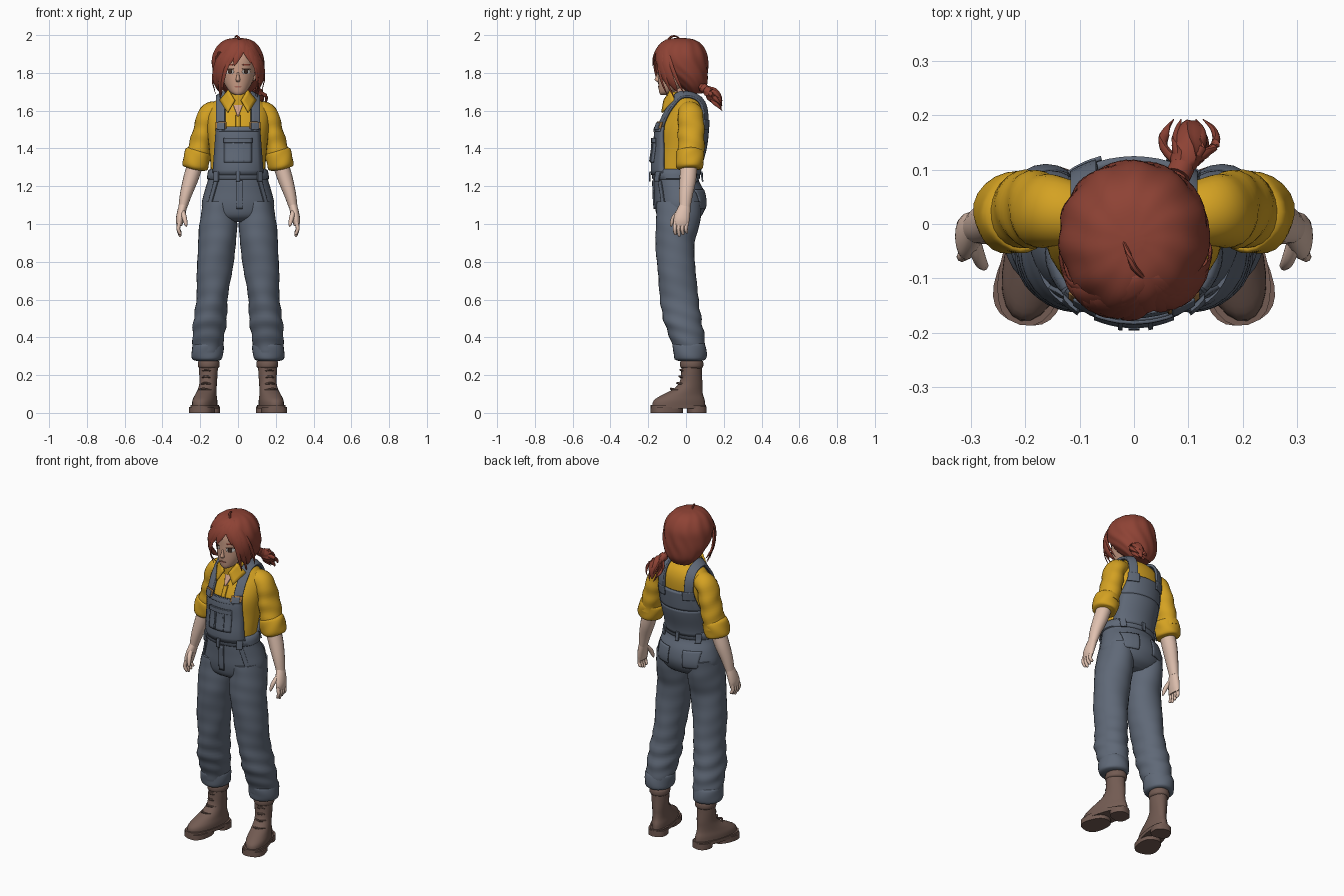
import bpy, bmesh
from math import sin, cos, pi, radians, sqrt, exp
from mathutils import Vector, Matrix
from mathutils.bvhtree import BVHTree

default_cube = bpy.data.objects.get("Cube")
if default_cube:
    bpy.data.objects.remove(default_cube)


def material(name, *rgb):
    mat = bpy.data.materials.new(name)
    mat.use_nodes = True
    mat.diffuse_color = (*rgb, 1)
    mat.node_tree.nodes["Principled BSDF"].inputs["Base Color"].default_value = (*rgb, 1)
    return mat


HAIR = material("auburn hair", .27, .055, .035)
FACE = material("face skin", .6, .34, .24)
SKIN = material("arm skin", .74, .53, .43)
SHIRT = material("mustard shirt", .66, .36, .016)
DENIM = material("slate denim", .115, .14, .185)
LEATHER = material("brown leather", .17, .105, .085)
WHITE = material("eye white", .75, .7, .66)
DARK = material("eye dark", .06, .03, .02)
LIP = material("lip", .42, .15, .11)
BRASS = material("brass", .4, .2, .06)


def finish(name, verts, faces, mat, mirror=False, place=None, thick=0):
    """Make a smooth-shaded object, optionally mirrored across the body."""
    mesh = bpy.data.meshes.new(name)
    mesh.from_pydata([place @ Vector(v) if place else v for v in verts], [], faces)
    bm = bmesh.new()
    bm.from_mesh(mesh)
    bmesh.ops.recalc_face_normals(bm, faces=bm.faces)
    bm.to_mesh(mesh)
    bm.free()
    mesh.shade_smooth()
    mesh.set_sharp_from_angle(angle=radians(50))
    mesh.materials.append(mat)
    obj = bpy.data.objects.new(name, mesh)
    bpy.context.scene.collection.objects.link(obj)
    if mirror:
        obj.modifiers.new("Mirror", "MIRROR")
    if thick:
        solid = obj.modifiers.new("Thickness", "SOLIDIFY")
        solid.thickness, solid.offset = thick, 0
    return obj


def smooth(rows, steps):
    """Pass a smooth spline through rows of numbers."""
    pts = [rows[0], *rows, rows[-1]]
    out = []
    for a, b, c, d in zip(pts, pts[1:], pts[2:], pts[3:]):
        for k in range(steps):
            t = k / steps
            out.append([q + t * (r - p + t * (2*p - 5*q + 4*r - s + t * (3*(q - r) + s - p))) / 2
                        for p, q, r, s in zip(a, b, c, d)])
    return out + [list(rows[-1])]


def loft(name, rows, mat, sides=24, steps=4, flow=False, hub=None, fold=None,
         power=1, taper=0, **kw):
    """Skin rounded sections (x, y, z, half width, half depth)."""
    rings = smooth(rows, steps)
    centres = [Vector(r[:3]) for r in rings]
    verts, faces = [], []
    for i, (x, y, z, rx, ry) in enumerate(rings):
        u, v = Vector((1, 0, 0)), Vector((0, 1, 0))
        if flow:
            t = (centres[min(i + 1, len(rings) - 1)] - centres[max(i - 1, 0)]).normalized()
            out = centres[i] - hub if hub else v
            v = (out - t * out.dot(t)).normalized()
            u = v.cross(t)
        for k in range(sides):
            a = 2 * pi * k / sides
            c, s = [abs(w) ** power * (1 if w > 0 else -1) for w in (cos(a), sin(a))]
            f = fold(a, z) if fold else 1
            verts.append(centres[i] + u * (rx * c * f * (1 - taper * s)) + v * (ry * s * f))
    for i in range(len(rings) - 1):
        for k in range(sides):
            j = (k + 1) % sides
            faces.append((i*sides + k, i*sides + j, (i+1)*sides + j, (i+1)*sides + k))
    faces += [tuple(range(sides)), tuple(range(len(verts) - sides, len(verts)))]
    return finish(name, verts, faces, mat, **kw)


def sheet(name, f, mat, thick=.008, n=10, mirror=False):
    verts = [f(i / n, j / n) for j in range(n + 1) for i in range(n + 1)]
    w = n + 1
    faces = [(j*w + i, j*w + i + 1, (j+1)*w + i + 1, (j+1)*w + i)
             for j in range(n) for i in range(n)]
    return finish(name, verts, faces, mat, mirror=mirror, thick=thick)


def tree(obj):
    return BVHTree.FromPolygons([v.co for v in obj.data.vertices],
                                [p.vertices for p in obj.data.polygons])


def cast(target, origin, way, lift):
    way = Vector(way).normalized()
    hit = target.ray_cast(Vector(origin), way)[0]
    return (hit or target.find_nearest(Vector(origin) + way * 2)[0]) + way * lift


def blend(corners, u, v):
    a, b, c, d = map(Vector, corners)
    return a.lerp(b, u).lerp(d.lerp(c, u), v)


def panel(name, target, corners, lift, mat, side=-1, **kw):
    """Lay a four-cornered (x, z) plate on the front or back of a surface."""
    def f(u, v):
        x, z = blend(corners, u, v)
        return cast(target, (x, side * 2, z), (0, -side, 0), -lift)
    return sheet(name, f, mat, **kw)


def oval(name, target, x, z, w, h, lift, mat, mirror=True):
    def f(u, v):
        a, b = 2*u - 1, 2*v - 1
        return cast(target, (x + w * a * sqrt(1 - b*b/2), -2, z + h * b * sqrt(1 - a*a/2)),
                    (0, 1, 0), -lift)
    return sheet(name, f, mat, thick=.003, n=8, mirror=mirror)


def box(x, bottom, w, h):
    return (x - w, bottom), (x + w, bottom), (x + w, bottom + h), (x - w, bottom + h)


# Shirt body and collar
torso = loft("shirt_body", [(0, -.05, 1.22, .145, .105), (0, -.05, 1.3, .145, .113),
    (0, -.03, 1.4, .153, .12), (0, -.02, 1.5, .163, .122), (0, 0, 1.58, .165, .105),
    (0, .01, 1.63, .145, .085), (0, 0, 1.665, .1, .07), (0, -.03, 1.69, .05, .05)], SHIRT, 36)
body = tree(torso)
loft("collar_band", [(0, -.02, 1.63, .09, .08), (0, -.03, 1.67, .074, .07),
    (0, -.035, 1.7, .06, .06), (0, -.035, 1.69, .04, .04)], SHIRT)
flap = [(.016, -.115, 1.655), (.05, -.08, 1.71), (.095, -.06, 1.655), (.055, -.128, 1.59)]
sheet("collar_flap", lambda u, v: blend(flap, u, v), SHIRT, .01, 4, True)
panel("open_neckline", body, [(-.003, 1.57), (.003, 1.57), (.04, 1.67), (-.04, 1.67)], .012, FACE)
panel("shirt_placket", body, box(0, 1.5, .012, .075), .005, SHIRT)
loft("neck", [(0, -.03, 1.64, .05, .05), (0, -.035, 1.7, .042, .045),
    (0, -.03, 1.76, .045, .05)], FACE)

# Sleeves, arms and hands
crease = lambda a, z: 1 + .035 * sin(z * 75 + 2 * sin(a)) + .02 * sin(3 * a + z * 30)
loft("sleeve", [(.11, .015, 1.6, .05, .06), (.155, .022, 1.58, .057, .066),
    (.18, .028, 1.5, .056, .07), (.2, .028, 1.42, .058, .07), (.215, .025, 1.35, .06, .07)],
    SHIRT, flow=True, fold=crease, steps=6, mirror=True)
loft("rolled_sleeve_cuff", [(.207, .022, 1.39, .05, .06), (.21, .022, 1.38, .068, .072),
    (.22, .02, 1.34, .071, .075), (.228, .018, 1.3, .067, .07), (.23, .018, 1.29, .04, .05)],
    SHIRT, flow=True, fold=lambda a, z: 1 + .03 * sin(4 * a + z * 60), mirror=True)
loft("forearm", [(.225, .015, 1.32, .042, .045), (.25, .01, 1.24, .04, .044),
    (.275, 0, 1.16, .032, .037), (.292, -.006, 1.09, .023, .029)], SKIN, 16, flow=True, mirror=True)
loft("palm", [(.29, -.005, 1.1, .022, .029), (.3, -.015, 1.06, .023, .038),
    (.308, -.024, 1.02, .021, .042), (.31, -.025, .99, .014, .038)], SKIN, 16, flow=True, mirror=True)
for i, finger in enumerate(("index", "middle", "ring", "little")):
    y, tip = -.056 + .02 * i, .94 + .008 * abs(i - 1)
    loft(finger + "_finger", [(.309, y, 1.01, .011, .011), (.316, y - .004, .975, .01, .01),
        (.306, y, tip, .008, .008), (.303, y, tip - .006, .002, .002)], SKIN, 8, flow=True, mirror=True)
loft("thumb", [(.295, -.03, 1.07, .014, .014), (.284, -.063, 1.035, .013, .013),
    (.276, -.077, 1, .009, .009), (.274, -.078, .985, .002, .002)], SKIN, 8, flow=True, mirror=True)

# Trousers
seat = loft("trouser_seat", [(0, -.053, 1.28, .15, .118), (0, -.052, 1.23, .16, .12),
    (0, -.036, 1.17, .178, .133), (0, -.03, 1.1, .192, .136), (0, -.035, 1.04, .17, .115),
    (0, -.035, 1.01, .1, .07)], DENIM, 36)
hips = tree(seat)


def wrinkle(a, z):
    low = exp(-((z - .47) / .13) ** 2)
    return 1 + (.008 + .032 * low) * sin(z * 72 + 2.5 * sin(a)) + .015 * sin(3 * a + z * 22)


loft("trouser_leg", [(.098, -.033, 1.12, .088, .12), (.104, -.045, 1, .1, .116),
    (.11, -.057, .9, .1, .104), (.125, -.05, .75, .094, .1), (.135, -.037, .62, .083, .102),
    (.15, -.016, .48, .088, .1), (.158, .01, .38, .082, .09), (.16, .018, .32, .075, .082)],
    DENIM, 28, steps=8, fold=wrinkle, mirror=True)
loft("rolled_trouser_cuff", [(.16, .015, .37, .07, .075), (.16, .016, .36, .082, .086),
    (.162, .02, .32, .084, .088), (.163, .022, .285, .078, .083), (.163, .022, .275, .055, .06)],
    DENIM, fold=lambda a, z: 1 + .025 * sin(3 * a + z * 50), mirror=True)
loft("waistband", [(0, -.053, 1.29, .14, .11), (0, -.053, 1.285, .157, .126),
    (0, -.053, 1.24, .164, .126), (0, -.053, 1.235, .15, .115)], DENIM, 36, steps=2)
panel("fly", hips, box(.008, 1.08, .016, .15), .004, DENIM)
panel("hip_pocket", hips, [(.145, 1.09), (.16, 1.1), (.125, 1.23), (.105, 1.23)], .005, DENIM, mirror=True)
panel("back_pocket", hips, [(.05, 1.08), (.13, 1.08), (.14, 1.18), (.045, 1.18)], .004, DENIM, 1, mirror=True)
for side in (-1, 1):
    panel("belt_loop", hips, box(.115, 1.225, .013, .07), .02, DENIM, side, mirror=True)
    panel("centre_belt_loop", hips, box(0, 1.225, .01, .07), .02, DENIM, side)

# Bib, pocket and shoulder straps
panel("front_bib", body, [(-.13, 1.26), (.13, 1.26), (.113, 1.515), (-.113, 1.515)], .016, DENIM, thick=.016)
panel("bib_hem", body, box(0, 1.49, .112, .025), .026, DENIM)
panel("bib_pocket", body, box(0, 1.325, .072, .13), .027, DENIM)
panel("bib_pocket_flap", body, box(0, 1.43, .075, .025), .033, DENIM)
for x in (-.025, .03):
    panel("pocket_stitch", body, box(x, 1.33, .004, .1), .033, DENIM)
panel("back_bib", body, [(-.14, 1.26), (.14, 1.26), (.135, 1.43), (-.135, 1.43)], .012, DENIM, 1, thick=.016)
panel("back_bib_top", body, [(-.135, 1.43), (.135, 1.43), (.11, 1.54), (-.11, 1.54)], .012, DENIM, 1, thick=.016)


def strap(u, v):
    a = pi * (1.04 * v - .02)
    return cast(body, (.068 + .045 * u, 0, 1.52), (0, -cos(a), sin(a)), .018)


sheet("shoulder_strap", strap, DENIM, .015, 20, True)
panel("strap_buckle", body, box(.09, 1.505, .028, .035), .032, BRASS, mirror=True)
panel("strap_end", body, box(.09, 1.5, .02, .035), .037, DENIM, mirror=True)
panel("back_strap_tab", body, box(.09, 1.5, .03, .05), .024, DENIM, 1, mirror=True)

# Boots, turned outward
turn = Matrix.Translation((.155, .03, 0)) @ Matrix.Rotation(.25, 4, "Z")
pair = dict(place=turn, mirror=True)
loft("boot_upper", [(0, -.07, .03, .058, .145), (0, -.068, .065, .058, .14),
    (0, -.05, .095, .052, .112), (0, -.022, .125, .047, .08), (0, -.004, .16, .045, .062),
    (0, 0, .22, .049, .055), (0, 0, .29, .051, .056)], LEATHER, taper=.15, **pair)
for part, y, bottom, top, w, d in (("welt", -.072, .022, .042, .062, .15),
        ("heel", .028, 0, .035, .054, .05), ("forefoot_sole", -.135, 0, .03, .064, .085)):
    loft(part, [(0, y, bottom, w, d), (0, y, top, w, d)], LEATHER, steps=1, power=.8, taper=.1, **pair)
loft("boot_collar", [(0, 0, .235, .046, .05), (0, 0, .245, .056, .061),
    (0, 0, .27, .056, .061), (0, 0, .28, .045, .05)], LEATHER, **pair)
for z, y in ((.12, -.11), (.15, -.075), (.185, -.062), (.22, -.058)):
    loft("lace", [(-.035, y + .03, z, .005, .005), (0, y - .004, z + .008, .006, .006),
        (.035, y + .03, z, .005, .005)], LEATHER, 6, flow=True, hub=Vector((0, 0, 0)), **pair)

# Head and face
head = loft("head", [(0, -.12, 1.683, .014, .014), (0, -.1, 1.697, .04, .042),
    (0, -.073, 1.73, .065, .073), (0, -.05, 1.77, .083, .098), (0, -.04, 1.82, .091, .108),
    (0, -.035, 1.88, .095, .11), (0, -.03, 1.94, .07, .09), (0, -.03, 1.96, .03, .04)], FACE, 32)
skull = tree(head)
loft("nose", [(0, -.143, 1.805, .005, .006), (0, -.148, 1.78, .008, .012),
    (0, -.15, 1.763, .012, .016), (0, -.145, 1.752, .008, .008)], FACE, 12)
loft("ear", [(.088, -.02, 1.76, .008, .008), (.094, -.02, 1.775, .01, .017),
    (.1, -.015, 1.8, .01, .022), (.096, -.015, 1.82, .004, .01)], FACE, 12, mirror=True)
oval("eye", skull, .043, 1.806, .021, .013, .002, WHITE)
oval("iris", skull, .042, 1.806, .01, .013, .004, DARK)
oval("lash", skull, .044, 1.82, .024, .004, .005, DARK)
oval("eyebrow", skull, .045, 1.843, .024, .004, .003, HAIR)
oval("mouth", skull, 0, 1.727, .019, .004, .002, LIP, False)

# Hair cap with an opening for the face
cap = loft("hair_cap", [(0, .05, 1.69, .06, .035), (0, .035, 1.73, .1, .073),
    (0, .01, 1.78, .127, .105), (0, -.02, 1.84, .138, .136), (0, -.028, 1.9, .131, .138),
    (0, -.03, 1.95, .102, .112), (0, -.03, 1.977, .062, .07), (0, -.03, 1.985, .015, .015)],
    HAIR, 60, fold=lambda a, z: 1 + .02 * sin(11 * a + 4 * sin(z * 14)), steps=5)
bm = bmesh.new()
bm.from_mesh(cap.data)
face_side = [f for f in bm.faces if f.calc_center_median().z < 1.91
             and f.calc_center_median().y < -.03 - (f.calc_center_median().z - 1.72) * .45]
bmesh.ops.delete(bm, geom=face_side, context="FACES")
bm.to_mesh(cap.data)
bm.free()

# Locks sweep from an off-centre parting over an egg-shaped scalp
HUB, EGG = Vector((0, -.03, 1.82)), Vector((.137, .145, .168))


def aim(turn, rise):
    a, e = radians(turn), radians(rise)
    return Vector((sin(a) * cos(e), -cos(a) * cos(e), sin(e)))


def hair_lock(turn, rise, width, flick=0):
    rows = []
    for i in range(7):
        t = i / 6
        way = aim(18, 60).lerp(aim(turn, rise), t).normalized()
        w = width * sin(pi * (.2 + .78 * t))
        rows.append((*(HUB + way * EGG * (1.02 + flick * t ** 3)), w, w * .35))
    loft("hair_lock", rows, HAIR, 10, 3, flow=True, hub=HUB)


for turn, rise in ((-8, 6), (-28, 0), (-46, -15), (-62, -36), (-82, -44),
                   (30, 10), (46, -8), (62, -34), (82, -44)):
    hair_lock(turn, rise, .032)
for turn, rise in ((-52, -46), (-70, -52), (-95, -42), (56, -46), (74, -50), (98, -40)):
    hair_lock(turn, rise, .012, .16)
loft("crown_wisp", [(.02, -.1, 1.97, .004, .004), (0, -.08, 1.99, .006, .006),
    (-.01, -.055, 1.994, .005, .005), (-.02, -.03, 1.98, .002, .002)], HAIR, 6, flow=True)

# Side ponytail with loose wisps
loft("ponytail", [(.075, .075, 1.73, .016, .016), (.085, .1, 1.715, .02, .02),
    (.1, .135, 1.69, .036, .03), (.106, .165, 1.655, .03, .026), (.1, .185, 1.61, .003, .003)],
    HAIR, 16, flow=True, hub=HUB, fold=lambda a, z: 1 + .08 * sin(6 * a))
loft("hair_tie", [(.08, .087, 1.724, .024, .024), (.088, .104, 1.712, .024, .024)], HAIR, 12, flow=True, hub=HUB)
for i in range(6):
    a = pi * i / 3
    dx, dz = .045 * cos(a), .03 * sin(a)
    loft("ponytail_wisp", [(.088, .105, 1.71, .008, .008), (.1 + dx, .14, 1.68 + dz, .012, .008),
        (.103 + dx, .17, 1.65 + dz, .008, .006), (.1 + dx * .6, .192, 1.625 + dz, .001, .001)],
        HAIR, 8, flow=True, hub=HUB)
